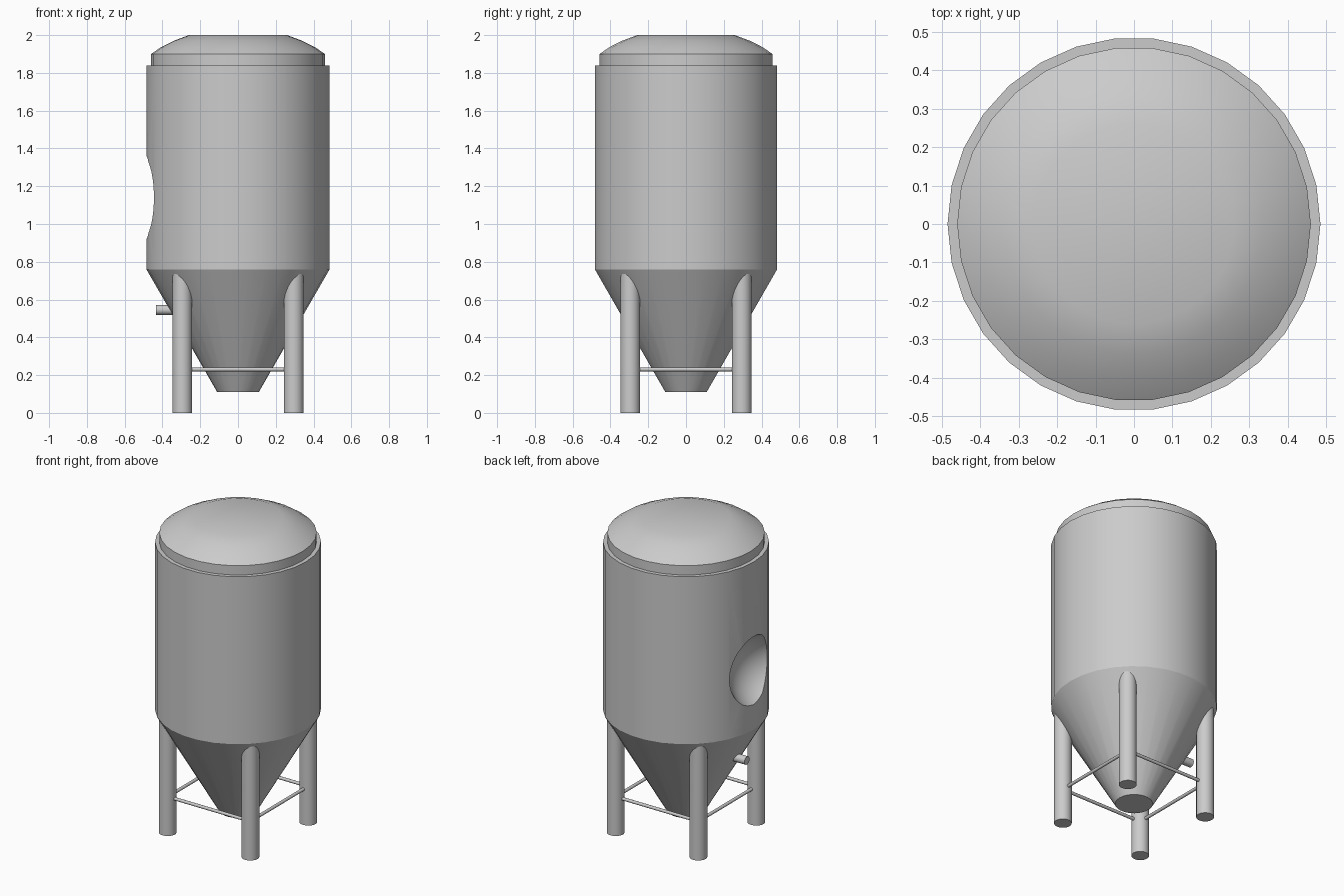
import bpy, bmesh, math
from mathutils import Vector

cube = bpy.data.objects.get("Cube")
if cube:
    bpy.data.objects.remove(cube, do_unlink=True)

steel = bpy.data.materials.new("brushed_steel")
steel.use_nodes = True
grey = (0.6, 0.6, 0.6, 1)
steel.diffuse_color = grey
steel.node_tree.nodes["Principled BSDF"].inputs["Base Color"].default_value = grey


def finish(bm, name):
    bmesh.ops.recalc_face_normals(bm, faces=bm.faces)
    mesh = bpy.data.meshes.new(name)
    bm.to_mesh(mesh)
    bm.free()
    mesh.materials.append(steel)
    obj = bpy.data.objects.new(name, mesh)
    bpy.context.collection.objects.link(obj)
    return obj


def smooth(obj, degrees=25):
    bpy.ops.object.select_all(action='DESELECT')
    obj.select_set(True)
    bpy.context.view_layer.objects.active = obj
    bpy.ops.object.shade_smooth_by_angle(angle=math.radians(degrees))


def lathe(name, profile, sides=30):
    """Closed solid from (radius, height) points, capped at both ends."""
    bm = bmesh.new()
    rings = []
    for r, z in profile:
        rings.append([bm.verts.new((r * math.cos(math.tau * i / sides),
                                    r * math.sin(math.tau * i / sides), z))
                      for i in range(sides)])
    for low, high in zip(rings, rings[1:]):
        for i in range(sides):
            j = (i + 1) % sides
            bm.faces.new((low[i], low[j], high[j], high[i]))
    bm.faces.new(rings[0])
    bm.faces.new(rings[-1])
    return finish(bm, name)


def rod(name, start, end, radius, sides=24):
    """Capped cylinder between two points."""
    a, b = Vector(start), Vector(end)
    bm = bmesh.new()
    bmesh.ops.create_cone(bm, cap_ends=True, segments=sides, radius1=radius,
                          radius2=radius, depth=(b - a).length)
    obj = finish(bm, name)
    obj.location = (a + b) / 2
    obj.rotation_euler = (b - a).to_track_quat('Z', 'Y').to_euler()
    smooth(obj, 50)
    return obj


# Tank: cone bottom and straight wall
tank = lathe("tank_body", [(0.11, 0.11), (0.485, 0.76), (0.485, 1.84)])

# Round hollow in the side wall
bm = bmesh.new()
bmesh.ops.create_uvsphere(bm, u_segments=48, v_segments=32, radius=0.25)
cutter = finish(bm, "hollow_cutter")
cutter.location = (-0.605, 0, 1.14)
cutter.hide_render = True
cutter.hide_viewport = False
cut = tank.modifiers.new("side_hollow", 'BOOLEAN')
cut.object = cutter
cut.operation = 'DIFFERENCE'
cut.solver = 'EXACT'
bpy.context.view_layer.objects.active = tank
bpy.ops.object.modifier_apply(modifier=cut.name)
bpy.data.objects.remove(cutter, do_unlink=True)
smooth(tank)

# Lid: short collar and flattened dome
lid = lathe("domed_lid", [(0.46, 1.82), (0.46, 1.90), (0.41, 1.935),
                          (0.34, 1.97), (0.26, 2.0)])
smooth(lid, 30)

# Legs, joined by a square of rails
corners = [(0.295, -0.295), (0.295, 0.295), (-0.295, 0.295), (-0.295, -0.295)]
sides = ["front_left", "back_left", "back_right", "front_right"]
for i, (x, y) in enumerate(corners):
    rod(sides[i] + "_leg", (x, y, 0), (x, y, 0.76), 0.052)
    nx, ny = corners[(i + 1) % 4]
    rod("leg_rail_" + str(i + 1), (x, y, 0.23), (nx, ny, 0.23), 0.01, 12)

# Outlet pipe on the cone
rod("outlet_pipe", (-0.435, 0, 0.545), (-0.28, 0, 0.545), 0.026, 16)
